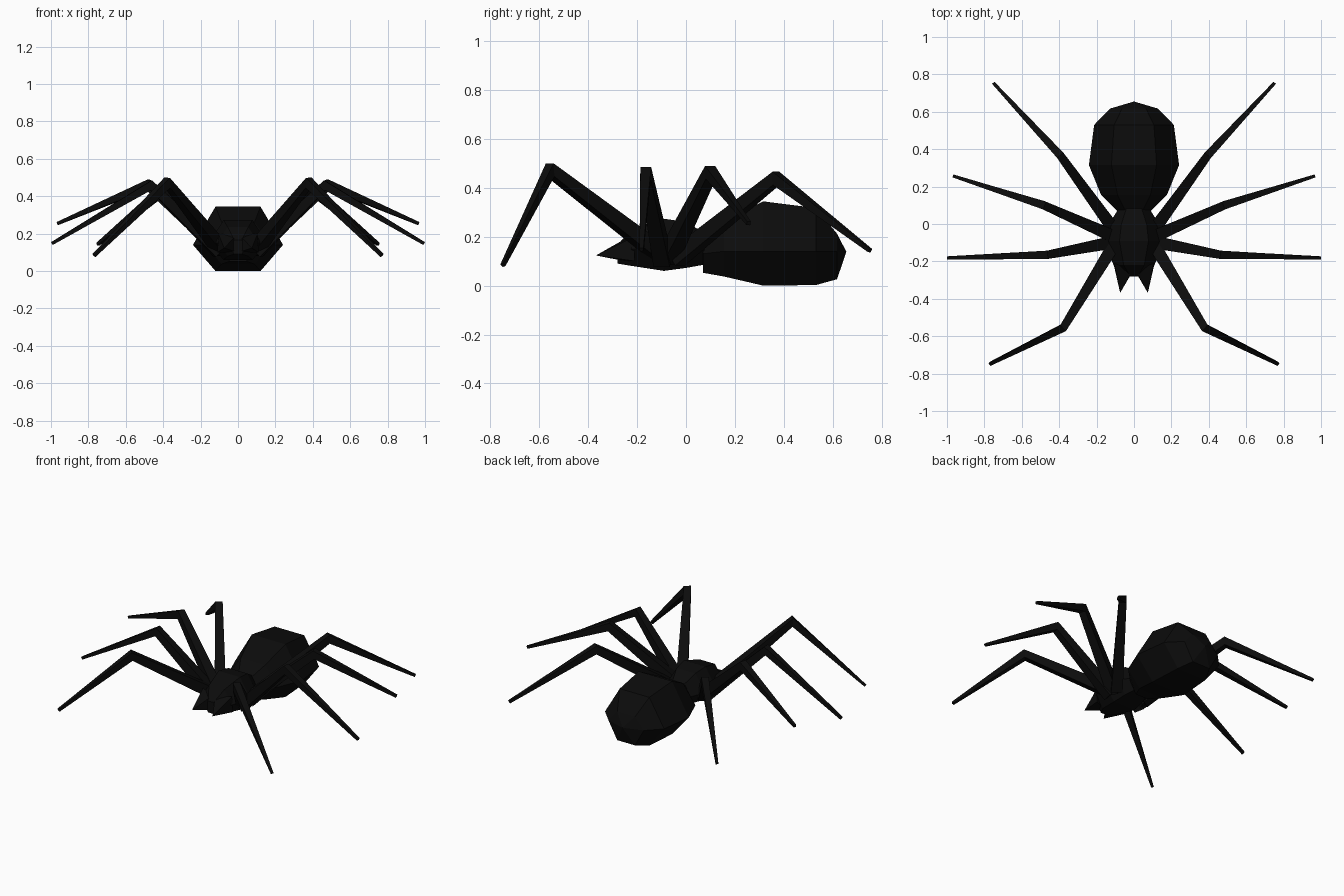
import bpy, bmesh, math
from mathutils import Vector

if "Cube" in bpy.data.objects:
    bpy.data.objects.remove(bpy.data.objects["Cube"])

black = bpy.data.materials.new("spider black")
black.diffuse_color = (0.0035, 0.0035, 0.0035, 1)
black.use_nodes = True
black.node_tree.nodes["Principled BSDF"].inputs["Base Color"].default_value = black.diffuse_color


def finish(name, bm):
    bmesh.ops.recalc_face_normals(bm, faces=bm.faces)
    me = bpy.data.meshes.new(name)
    bm.to_mesh(me)
    bm.free()
    me.materials.append(black)
    ob = bpy.data.objects.new(name, me)
    bpy.context.collection.objects.link(ob)
    return ob


def loft(name, rings):
    """Skin a list of point rings; a ring of one point closes to a tip."""
    bm = bmesh.new()
    rows = [[bm.verts.new(p) for p in r] for r in rings]
    for a, b in zip(rows, rows[1:]):
        n = max(len(a), len(b))
        for i in range(n):
            j = (i + 1) % n
            if len(a) == 1:
                bm.faces.new((a[0], b[i], b[j]))
            elif len(b) == 1:
                bm.faces.new((a[i], a[j], b[0]))
            else:
                bm.faces.new((a[i], a[j], b[j], b[i]))
    for r in (rows[0], rows[-1]):
        if len(r) > 2:
            bm.faces.new(r)
    return finish(name, bm)


def hexagon(y, half_width, bottom, middle, top):
    w, c = half_width, half_width / 2
    return [(w, y, middle), (c, y, top), (-c, y, top),
            (-w, y, middle), (-c, y, bottom), (c, y, bottom)]


# Abdomen: six-sided body closing to a blunt tip at the back
loft("abdomen", [
    hexagon(0.07, 0.09, 0.052, 0.13, 0.20),
    hexagon(0.155, 0.176, 0.037, 0.14, 0.262),
    hexagon(0.315, 0.241, 0.0, 0.14, 0.344),
    hexagon(0.53, 0.213, 0.002, 0.14, 0.317),
    hexagon(0.617, 0.128, 0.026, 0.14, 0.212),
    [(0, 0.655, 0.138)],
])

# Head and thorax in one piece
loft("head_thorax", [
    hexagon(-0.28, 0.04, 0.09, 0.125, 0.165),
    hexagon(-0.22, 0.11, 0.08, 0.15, 0.235),
    hexagon(-0.09, 0.155, 0.06, 0.15, 0.273),
    hexagon(0.0, 0.135, 0.072, 0.15, 0.26),
    hexagon(0.10, 0.07, 0.09, 0.14, 0.20),
])

# Leg centre lines on the right side: root, knee, tip
LEGS = {
    "front_leg": ((0.10, -0.10, 0.125), (0.378, -0.555, 0.472), (0.77, -0.748, 0.083)),
    "second_leg": ((0.10, -0.095, 0.10), (0.465, -0.165, 0.458), (0.995, -0.181, 0.147)),
    "third_leg": ((0.09, -0.075, 0.11), (0.482, 0.10, 0.462), (0.965, 0.256, 0.254)),
    "back_leg": ((0.10, -0.04, 0.11), (0.395, 0.368, 0.438), (0.75, 0.752, 0.143)),
}


def leg(name, points, side):
    p = [Vector((x * side, y, z)) for x, y, z in points]
    dirs = [(p[1] - p[0]).normalized(), (p[2] - p[1]).normalized()]
    across = Vector((0, 0, 1)).cross(p[1] - p[0]).normalized()
    tangents = [dirs[0], (dirs[0] + dirs[1]).normalized(), dirs[1]]
    rings = []
    for c, t, w, h in zip(p, tangents, (0.034, 0.022, 0.008), (0.034, 0.027, 0.008)):
        s = (across - t * across.dot(t)).normalized()
        u = t.cross(s)
        rings.append([c + s * a * w + u * b * h
                      for a, b in ((1, 1), (-1, 1), (-1, -1), (1, -1))])
    loft(name, rings)


for side, label in ((1, "right"), (-1, "left")):
    for name, points in LEGS.items():
        leg(label + "_" + name, points, side)
    # Pointed fang below the face
    loft(label + "_fang", [
        [(side * x, y, z) for x, y, z in
         ((0.005, -0.25, 0.10), (0.11, -0.21, 0.10), (0.105, -0.21, 0.20), (0.01, -0.25, 0.19))],
        [(side * 0.074, -0.368, 0.123)],
    ])
